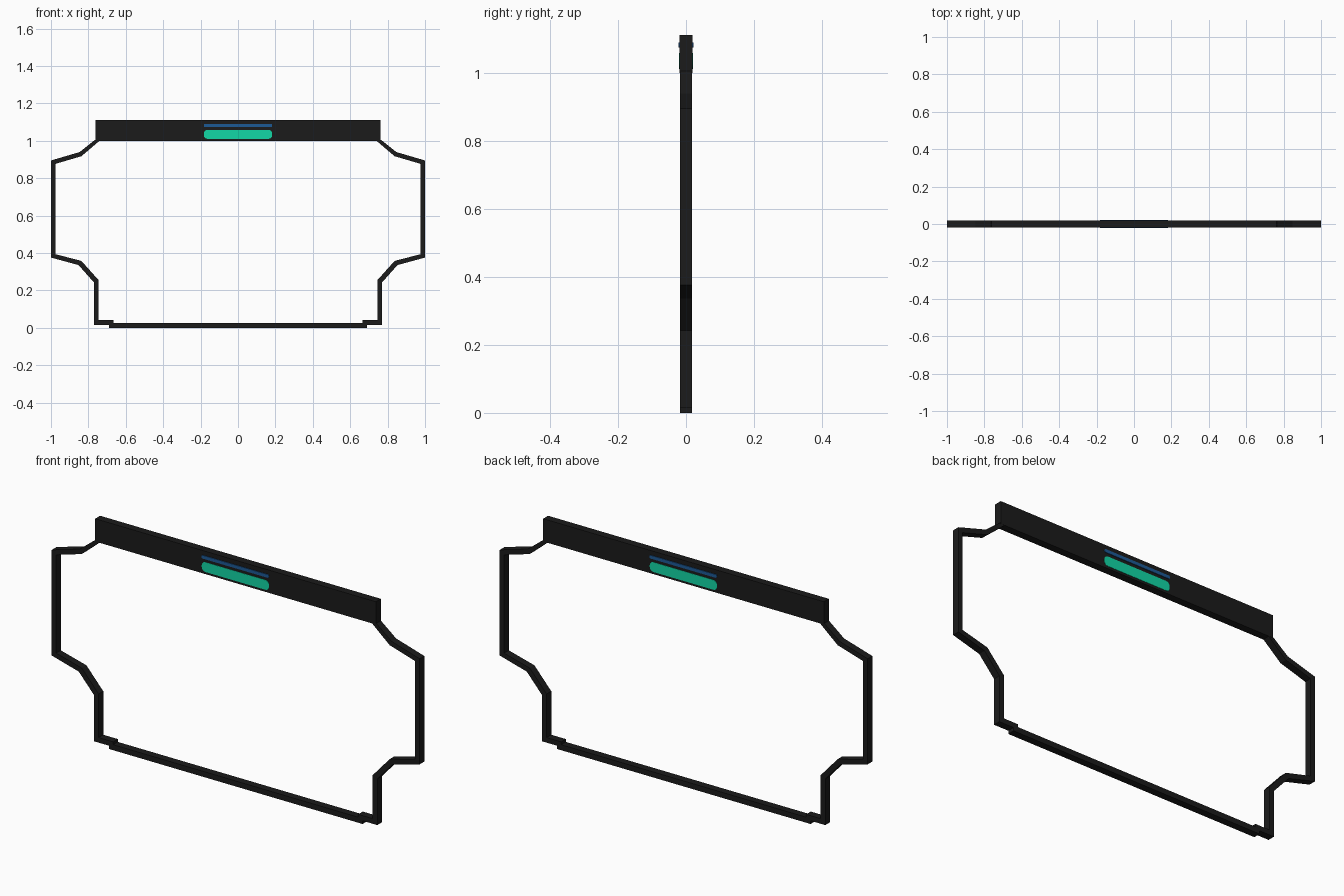
import bpy, bmesh, math

if "Cube" in bpy.data.objects:
    bpy.data.objects.remove(bpy.data.objects["Cube"])


def material(name, rgb):
    m = bpy.data.materials.new(name)
    m.diffuse_color = (*rgb, 1)
    m.use_nodes = True
    m.node_tree.nodes["Principled BSDF"].inputs["Base Color"].default_value = m.diffuse_color
    return m


BLACK = material("black_metal", (0.011, 0.011, 0.011))
GREEN = material("green_light", (0.006, 0.68, 0.38))
BLUE = material("blue_light", (0.012, 0.10, 0.30))


def finish(name, bm, mat):
    bmesh.ops.recalc_face_normals(bm, faces=bm.faces)
    me = bpy.data.meshes.new(name)
    bm.to_mesh(me)
    bm.free()
    me.materials.append(mat)
    ob = bpy.data.objects.new(name, me)
    bpy.context.collection.objects.link(ob)
    return ob


def slab(name, pts, half_depth, mat):
    """Closed x/z outline extruded through the thickness."""
    bm = bmesh.new()
    front = [bm.verts.new((x, -half_depth, z)) for x, z in pts]
    back = [bm.verts.new((x, half_depth, z)) for x, z in pts]
    bm.faces.new(front)
    bm.faces.new(back[::-1])
    for i in range(len(pts)):
        j = (i + 1) % len(pts)
        bm.faces.new((front[i], front[j], back[j], back[i]))
    return finish(name, bm, mat)


def rect(x, z0, z1):
    return [(-x, z0), (x, z0), (x, z1), (-x, z1)]


def rounded(x, z0, z1, r, n=5):
    pts = []
    for k, (cx, cz) in enumerate(rect(x - r, z0 + r, z1 - r)):
        for i in range(n + 1):
            a = math.pi + math.pi / 2 * (k + i / n)
            pts.append((cx + r * math.cos(a), cz + r * math.sin(a)))
    return pts


# Side frame: square tube following the stepped outline, mirrored across x
D = 0.018
outer = [(0.765, 1.005), (0.847, 0.940), (1.0, 0.895), (1.0, 0.376),
         (0.853, 0.336), (0.770, 0.243), (0.770, 0.016), (0.666, 0.016)]
inner = [(0.735, 1.005), (0.837, 0.918), (0.976, 0.877), (0.976, 0.394),
         (0.837, 0.358), (0.745, 0.255), (0.745, 0.041), (0.666, 0.041)]
bm = bmesh.new()
rings = [[bm.verts.new((p[0], y, p[1])) for p, y in
          ((o, -D), (o, D), (i, D), (i, -D))] for o, i in zip(outer, inner)]
for a, b in zip(rings, rings[1:]):
    for k in range(4):
        m = (k + 1) % 4
        bm.faces.new((a[k], a[m], b[m], b[k]))
bm.faces.new(rings[0])
bm.faces.new(rings[-1][::-1])
side = finish("side_frame", bm, BLACK)
mod = side.modifiers.new("mirror", 'MIRROR')
mod.use_axis[0] = True

# Floor sill and header beam
slab("floor_sill", rect(0.69, 0.0, 0.027), D, BLACK)
slab("header_beam", rect(0.763, 1.0, 1.112), D + 0.001, BLACK)

# Indicator lights showing on both faces of the header
slab("green_indicator", rounded(0.183, 1.011, 1.059, 0.02), D + 0.0025, GREEN)
slab("blue_indicator", rounded(0.183, 1.074, 1.09, 0.006), D + 0.0045, BLUE)
